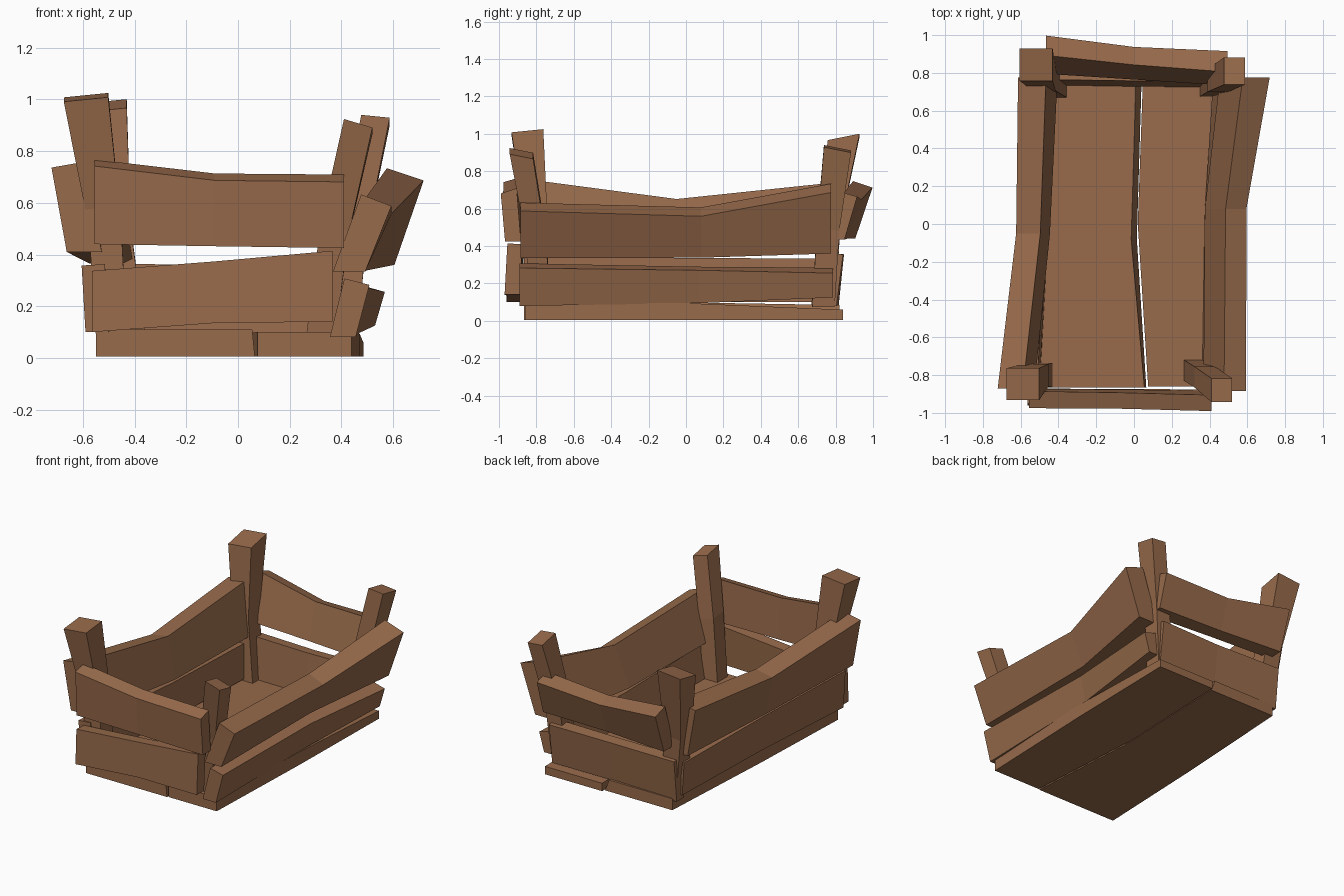
import bpy
import bmesh
from mathutils import Vector

if "Cube" in bpy.data.objects:
    bpy.data.objects.remove(bpy.data.objects["Cube"])

wood = bpy.data.materials.new("brown wood")
wood.diffuse_color = (0.31, 0.145, 0.07, 1)
wood.use_nodes = True
wood.node_tree.nodes["Principled BSDF"].inputs["Base Color"].default_value = wood.diffuse_color


def loft(name, rings):
    """Join four-cornered rings into one closed, flat-faced timber."""
    bm = bmesh.new()
    rows = [[bm.verts.new(p) for p in ring] for ring in rings]
    for a, b in zip(rows, rows[1:]):
        for i in range(4):
            j = (i + 1) % 4
            bm.faces.new((a[i], a[j], b[j], b[i]))
    bm.faces.new(rows[0])
    bm.faces.new(rows[-1][::-1])
    bmesh.ops.recalc_face_normals(bm, faces=bm.faces)
    mesh = bpy.data.meshes.new(name)
    bm.to_mesh(mesh)
    bm.free()
    mesh.materials.append(wood)
    obj = bpy.data.objects.new(name, mesh)
    bpy.context.collection.objects.link(obj)


def board(name, axis, sections, cut=0):
    """Section: position along axis, bottom (offset, z), top (offset, z), thickness.
    The bottom is level, the top is square to the lean plus an extra cut."""
    rings = []
    for s, oa, za, ob, zb, t in sections:
        a, b = Vector((oa, za)), Vector((ob, zb))
        d = (b - a).normalized()
        n = Vector((d.y, -d.x + cut)) * t / 2
        flat = Vector((t / 2, 0))
        ring = [a - flat, a + flat, b + n, b - n]
        rings.append([(s, p.x, p.y) if axis == "x" else (p.x, s, p.y) for p in ring])
    loft(name, rings)


def floor(name, sections):
    """Section: y, left x, right x, top z, and how far the lower right edge juts out."""
    loft(name, [[(l, y, .006), (r + jut, y, .006), (r, y, z), (l, y, z)]
                for y, l, r, z, jut in sections])


def post(name, sections):
    """Section: centre x, y, z, width x, width y, slope of the cut in x and y."""
    rings = []
    for x, y, z, w, h, sx, sy in sections:
        rings.append([(x + i * w / 2, y + j * h / 2, z + sx * i * w / 2 + sy * j * h / 2)
                      for i, j in ((-1, -1), (1, -1), (1, 1), (-1, 1))])
    loft(name, rings)


# floor boards
floor("floor_board_left", [(-.865, -.55, .055, .11, .01),
                           (-.08, -.52, -.015, .10, .03),
                           (.82, -.47, .012, .085, .03)])
floor("floor_board_right", [(-.86, .075, .44, .10, .0),
                            (0, .02, .47, .095, .0),
                            (.84, .05, .485, .06, .0)])

# long side boards
board("right_upper_board", "y", [(-.885, .43, .335, .535, .61, .125),
                                 (.08, .435, .338, .54, .583, .12),
                                 (.775, .53, .36, .647, .71, .15)])
board("right_lower_board", "y", [(-.89, .405, .08, .46, .295, .10),
                                 (.07, .42, .095, .46, .28, .09),
                                 (.785, .475, .125, .515, .27, .11)])
board("left_upper_board", "y", [(-.87, -.595, .41, -.655, .748, .135),
                                (-.05, -.51, .365, -.56, .64, .13),
                                (.775, -.48, .385, -.54, .725, .15)])
board("left_lower_board", "y", [(-.87, -.545, .10, -.56, .36, .09),
                                (-.05, -.495, .10, -.505, .335, .08),
                                (.77, -.465, .10, -.48, .33, .09)])

# short end boards
board("front_upper_board", "x", [(-.555, -.918, .44, -.93, .755, .09),
                                 (-.09, -.918, .432, -.935, .70, .085),
                                 (.41, -.925, .425, -.948, .695, .085)], .25)
board("front_lower_board", "x", [(-.565, -.92, .10, -.91, .335, .08),
                                 (-.09, -.92, .135, -.912, .372, .075),
                                 (.365, -.93, .14, -.915, .412, .08)])
board("back_upper_board", "x", [(-.465, .85, .44, .945, .73, .11),
                                (0, .815, .44, .89, .665, .10),
                                (.495, .79, .435, .86, .68, .115)])
board("back_lower_board", "x", [(-.5, .775, .07, .805, .36, .08),
                                (0, .765, .08, .795, .355, .075),
                                (.455, .765, .08, .80, .36, .08)])

# corner posts
post("front_left_post", [(-.49, -.80, .09, .12, .13, 0, 0),
                         (-.515, -.80, .52, .125, .12, .1, .1),
                         (-.588, -.848, 1.008, .172, .17, .1, .1)])
post("back_left_post", [(-.42, .735, .08, .125, .13, 0, 0),
                        (-.475, .765, .50, .12, .12, .1, .1),
                        (-.518, .843, .975, .175, .17, .1, .2)])
post("front_right_post", [(.32, -.775, .09, .11, .11, -.1, 0),
                          (.375, -.81, .50, .11, .11, -.3, -.1),
                          (.465, -.88, .895, .11, .125, -.3, -.2)])
post("back_right_post", [(.405, .735, .08, .11, .12, -.1, 0),
                         (.445, .76, .50, .11, .12, -.2, -.1),
                         (.532, .81, .92, .11, .145, -.1, -.2)])
